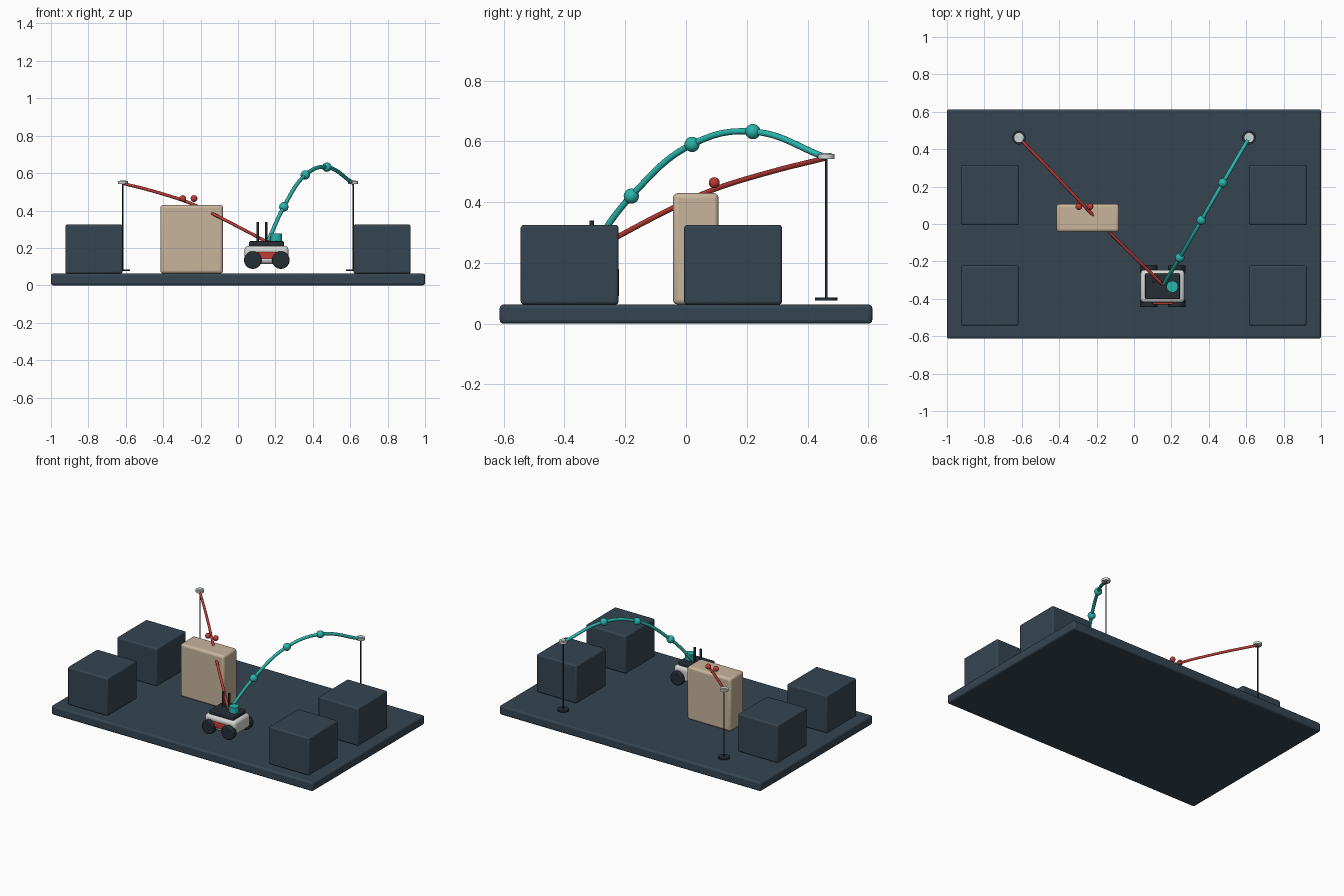
import bpy, math

if "Cube" in bpy.data.objects:
    bpy.data.objects.remove(bpy.data.objects["Cube"])


def material(name, rgb):
    m = bpy.data.materials.new(name)
    m.diffuse_color = (*rgb, 1)
    m.use_nodes = True
    m.node_tree.nodes["Principled BSDF"].inputs["Base Color"].default_value = m.diffuse_color
    return m


SLATE = material("slate", (0.036, 0.060, 0.083))
BLACK = material("dark rubber", (0.018, 0.026, 0.035))
TAN = material("tan", (0.58, 0.46, 0.33))
WHITE = material("off white", (0.68, 0.68, 0.66))
TEAL = material("teal", (0.022, 0.46, 0.41))
RED = material("red", (0.52, 0.045, 0.038))
PALE = material("pale teal", (0.50, 0.70, 0.68))


def finish(name, mat, smooth=True):
    o = bpy.context.object
    o.name = name
    o.data.materials.append(mat)
    if smooth:
        bpy.ops.object.shade_smooth_by_angle(angle=math.radians(35))
    return o


def box(name, mat, x, y, z, bevel):
    """Rounded box from (min, max) ranges."""
    r = (x, y, z)
    bpy.ops.mesh.primitive_cube_add(size=1, location=[(a + b) / 2 for a, b in r])
    o = bpy.context.object
    o.scale = [b - a for a, b in r]
    bpy.ops.object.transform_apply(location=False, rotation=False, scale=True)
    finish(name, mat)
    mod = o.modifiers.new("rounding", 'BEVEL')
    mod.width, mod.segments = bevel, 3
    return o


def cyl(name, mat, x, y, z0, z1, r, n=24):
    bpy.ops.mesh.primitive_cylinder_add(vertices=n, radius=r, depth=z1 - z0,
                                        location=(x, y, (z0 + z1) / 2))
    return finish(name, mat)


def ball(name, mat, loc, r):
    bpy.ops.mesh.primitive_uv_sphere_add(segments=24, ring_count=14, radius=r, location=loc)
    return finish(name, mat)


def tube(name, mat, pts, r):
    """Smooth round tube through the points."""
    c = bpy.data.curves.new(name, 'CURVE')
    c.dimensions = '3D'
    c.bevel_depth, c.bevel_resolution, c.resolution_u = r, 3, 12
    c.use_fill_caps = True
    s = c.splines.new('BEZIER')
    s.bezier_points.add(len(pts) - 1)
    for p, co in zip(s.bezier_points, pts):
        p.co = co
        p.handle_left_type = p.handle_right_type = 'AUTO'
    c.materials.append(mat)
    o = bpy.data.objects.new(name, c)
    bpy.context.collection.objects.link(o)
    return o


# Ground slab and the four corner blocks
box("base_slab", SLATE, (-1, 1), (-0.613, 0.613), (0, 0.063), 0.012)
for sx in (-1, 1):
    for cy in (-0.383, 0.155):
        box("corner_block", SLATE, (sx * 0.77 - 0.153, sx * 0.77 + 0.153),
            (cy - 0.161, cy + 0.161), (0.063, 0.325), 0.01)

# Obstacle wall
box("obstacle", TAN, (-0.415, -0.08), (-0.043, 0.107), (0.063, 0.43), 0.016)

# Masts with foot and top plate
for sx in (-1, 1):
    x, y = sx * 0.615, 0.462
    cyl("mast_foot", BLACK, x, y, 0.076, 0.086, 0.037)
    cyl("mast_pole", BLACK, x, y, 0.076, 0.545, 0.004, 12)
    cyl("mast_plate", WHITE, x, y, 0.542, 0.558, 0.027)
    cyl("mast_target", PALE, x, y, 0.556, 0.561, 0.016)

# Rover body, deck and bumper panels
box("rover_body", WHITE, (0.035, 0.27), (-0.42, -0.245), (0.115, 0.21), 0.02)
box("rover_deck", BLACK, (0.06, 0.245), (-0.402, -0.265), (0.205, 0.236), 0.006)
box("front_panel", RED, (0.10, 0.21), (-0.43, -0.41), (0.14, 0.178), 0.005)

# Wheels
for wx in (0.079, 0.229):
    for wy in (-0.425, -0.24):
        bpy.ops.mesh.primitive_cylinder_add(vertices=28, radius=0.047, depth=0.04,
                                            location=(wx, wy, 0.135),
                                            rotation=(math.pi / 2, 0, 0))
        w = finish("wheel", BLACK)
        m = w.modifiers.new("rounding", 'BEVEL')
        m.width, m.segments = 0.006, 2

# Antennas and emitter on the deck
for ax in (0.105, 0.15):
    cyl("antenna", BLACK, ax, -0.31, 0.23, 0.34, 0.007, 14)
cyl("emitter", TEAL, 0.205, -0.335, 0.23, 0.277, 0.031)

# Arched path with nodes
nodes = [(0.245, -0.18, 0.42), (0.36, 0.02, 0.59), (0.475, 0.22, 0.632)]
tube("arched_path", TEAL, [(0.16, -0.32, 0.235), *nodes, (0.615, 0.46, 0.547)], 0.0105)
for p in nodes:
    ball("path_node", TEAL, p, 0.025)

# Blocked path through the obstacle, with two markers
tube("blocked_path", RED, [(0.15, -0.32, 0.235), (-0.13, -0.045, 0.38),
                           (-0.25, 0.08, 0.437), (-0.43, 0.27, 0.497),
                           (-0.615, 0.46, 0.545)], 0.0085)
for mx in (-0.295, -0.235):
    ball("block_marker", RED, (mx, 0.093, 0.464), 0.018)
